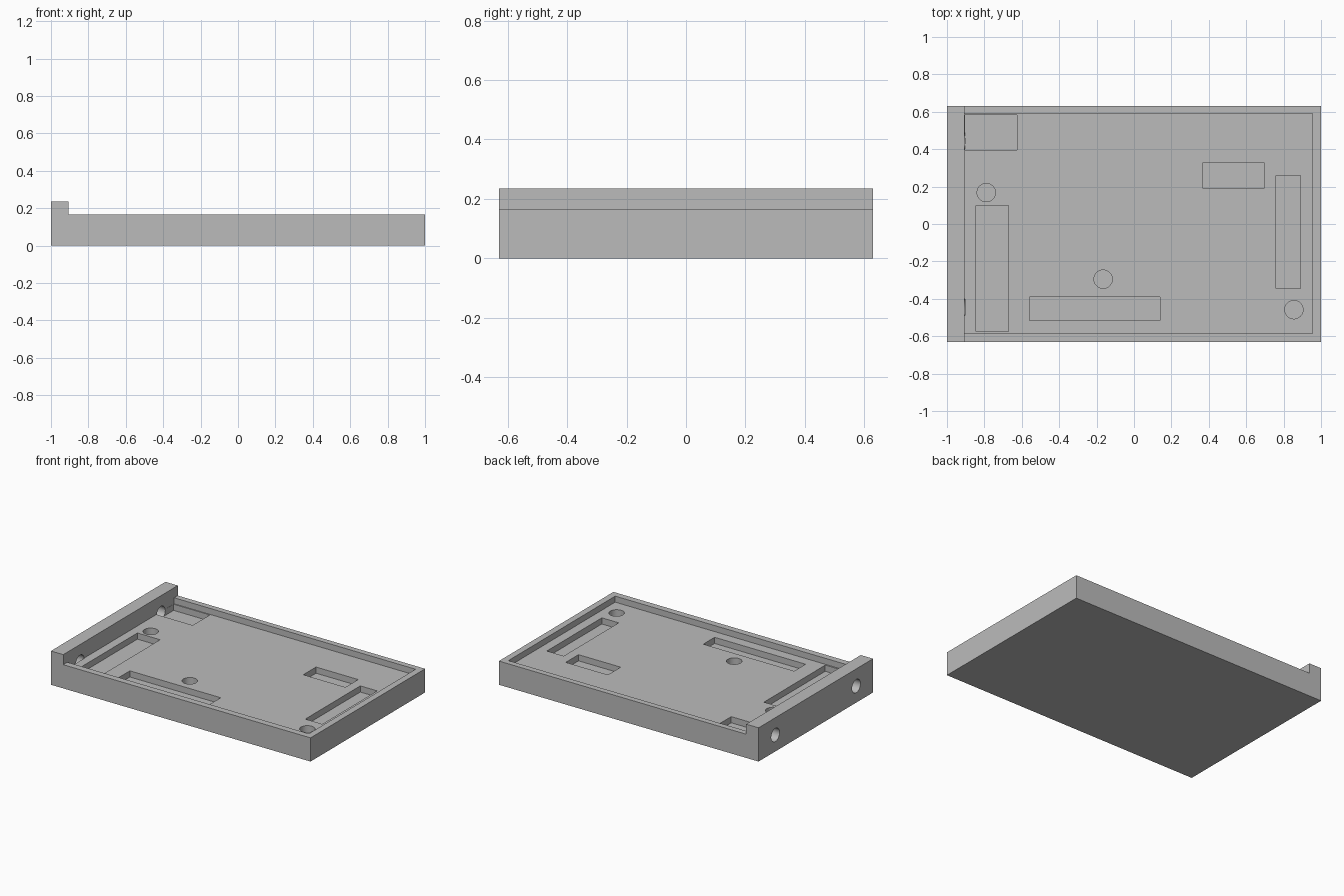
import bpy, bmesh, math
from mathutils import Vector

cube = bpy.data.objects.get("Cube")
if cube:
    bpy.data.objects.remove(cube, do_unlink=True)

grey = bpy.data.materials.new("plain grey")
grey.use_nodes = True
colour = (0.5, 0.5, 0.5, 1)
grey.diffuse_color = colour
grey.node_tree.nodes["Principled BSDF"].inputs["Base Color"].default_value = colour

HALF_Y = 0.63
RIM, FLOOR, POCKET = 0.165, 0.123, 0.08
WALL_TOP, WALL_X = 0.235, -0.905
ABOVE = 0.3


def tray_body():
    """Side profile with the raised end wall, extruded across the depth."""
    bm = bmesh.new()
    profile = [(-1, 0), (1, 0), (1, RIM), (WALL_X, RIM), (WALL_X, WALL_TOP), (-1, WALL_TOP)]
    face = bm.faces.new([bm.verts.new((x, -HALF_Y, z)) for x, z in profile])
    out = bmesh.ops.extrude_face_region(bm, geom=[face])
    moved = [v for v in out["geom"] if isinstance(v, bmesh.types.BMVert)]
    bmesh.ops.translate(bm, verts=moved, vec=(0, 2 * HALF_Y, 0))
    bmesh.ops.recalc_face_normals(bm, faces=bm.faces)
    mesh = bpy.data.meshes.new("tray")
    bm.to_mesh(mesh)
    bm.free()
    mesh.materials.append(grey)
    obj = bpy.data.objects.new("tray", mesh)
    bpy.context.collection.objects.link(obj)
    return obj


tray = tray_body()
bpy.context.view_layer.objects.active = tray
tray.select_set(True)


def cut(cutter):
    """Subtract the cutter from the tray, then discard it."""
    cutter.hide_render = True
    bpy.ops.object.select_all(action="DESELECT")
    tray.select_set(True)
    bpy.context.view_layer.objects.active = tray
    mod = tray.modifiers.new("cut", "BOOLEAN")
    mod.operation = "DIFFERENCE"
    mod.solver = "EXACT"
    mod.object = cutter
    bpy.ops.object.modifier_apply(modifier=mod.name)
    bpy.data.objects.remove(cutter, do_unlink=True)


def cut_box(x0, x1, y0, y1, z0):
    low, high = Vector((x0, y0, z0)), Vector((x1, y1, ABOVE))
    bpy.ops.mesh.primitive_cube_add(size=1, location=(low + high) / 2)
    box = bpy.context.object
    box.scale = high - low
    bpy.context.view_layer.update()
    cut(box)


def cut_cylinder(centre, radius, length, rotation=(0, 0, 0)):
    bpy.ops.mesh.primitive_cylinder_add(vertices=40, radius=radius, depth=length,
                                        location=centre, rotation=rotation)
    cut(bpy.context.object)


# Shallow recess inside the rim
cut_box(WALL_X, 0.955, -0.585, 0.59, FLOOR)

# Rectangular pockets in the floor
for x0, x1, y0, y1 in [(-0.904, -0.625, 0.395, 0.583),
                       (-0.845, -0.67, -0.575, 0.1),
                       (-0.56, 0.14, -0.515, -0.39),
                       (0.37, 0.695, 0.19, 0.33),
                       (0.76, 0.89, -0.345, 0.26)]:
    cut_box(x0, x1, y0, y1, POCKET)

# Round blind holes in the floor
for x, y in [(-0.79, 0.168), (-0.165, -0.295), (0.855, -0.458)]:
    cut_cylinder((x, y, 0.14), 0.049, 0.2)

# Holes through the end wall
for y in (-0.445, 0.445):
    cut_cylinder((-1, y, 0.115), 0.046, 0.194, (0, math.pi / 2, 0))

bpy.ops.object.select_all(action="DESELECT")
tray.select_set(True)
bpy.context.view_layer.objects.active = tray
bpy.ops.object.shade_smooth_by_angle(angle=math.radians(30))
